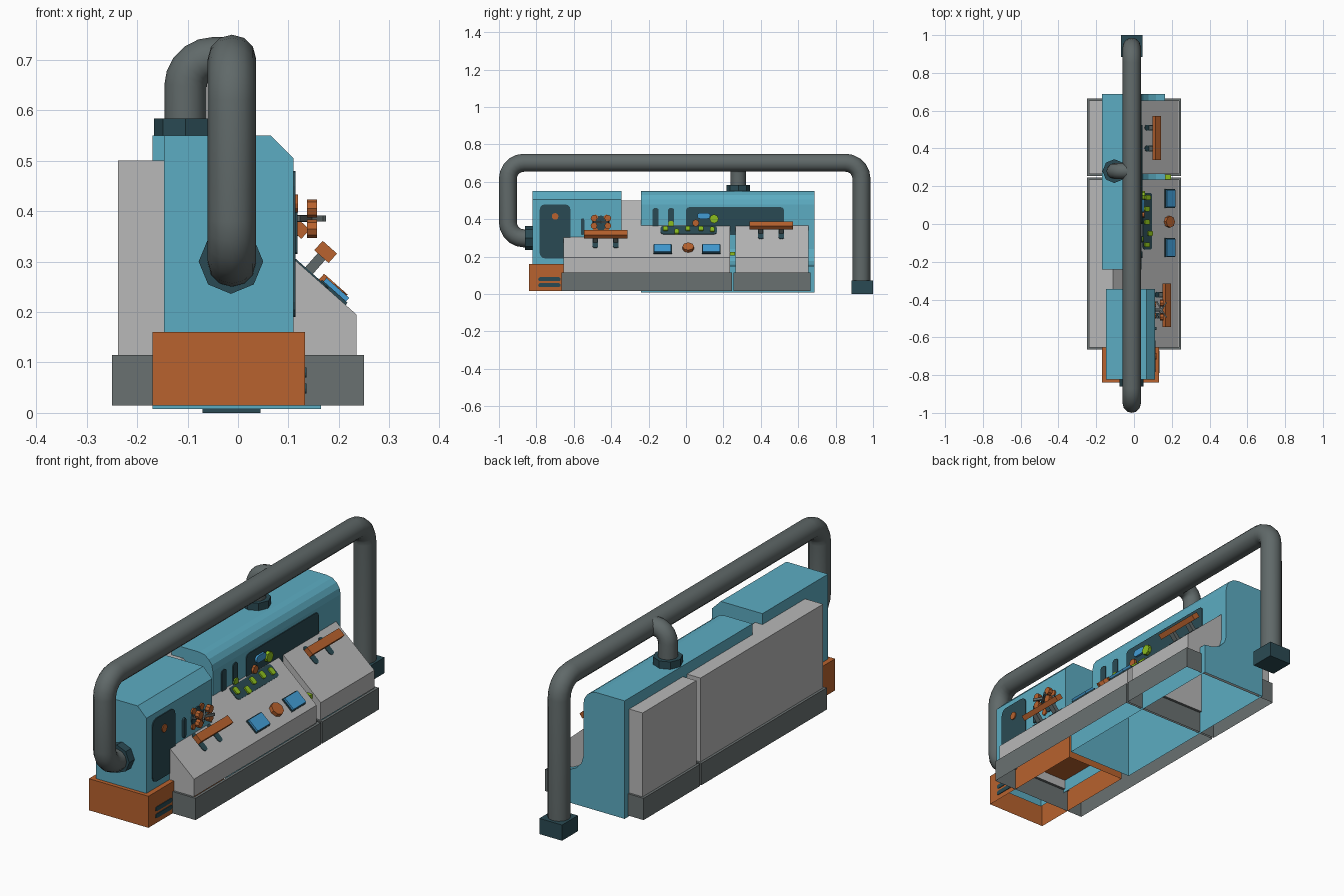
import bpy, bmesh, math
from mathutils import Vector, Matrix

if "Cube" in bpy.data.objects:
    bpy.data.objects.remove(bpy.data.objects["Cube"])

def srgb(r, g, b):
    return tuple(((c / 255 + 0.055) / 1.055) ** 2.4 for c in (r, g, b)) + (1,)

def material(name, *rgb):
    m = bpy.data.materials.new(name)
    m.diffuse_color = srgb(*rgb)
    m.use_nodes = True
    m.node_tree.nodes["Principled BSDF"].inputs["Base Color"].default_value = m.diffuse_color
    return m

BLUE = material("body_blue", 92, 172, 194)
LIGHT = material("light_grey", 184, 184, 184)
BASE = material("base_grey", 106, 113, 113)
PIPE = material("pipe_grey", 96, 105, 105)
TEAL = material("dark_teal", 42, 74, 83)
ORANGE = material("orange", 184, 98, 46)
BUTTON = material("button_blue", 66, 156, 212)
GREEN = material("lime_green", 140, 190, 30)

def finish(name, bm, mat, matrix=None):
    bmesh.ops.recalc_face_normals(bm, faces=bm.faces)
    me = bpy.data.meshes.new(name)
    bm.to_mesh(me)
    bm.free()
    me.materials.append(mat)
    ob = bpy.data.objects.new(name, me)
    bpy.context.collection.objects.link(ob)
    if matrix:
        ob.matrix_world = matrix
    return ob

def shell(name, profile, y0, y1, mat):
    """Profile in x,z swept along y; the closing (bottom) edge stays open."""
    bm = bmesh.new()
    a = [bm.verts.new((x, y0, z)) for x, z in profile]
    b = [bm.verts.new((x, y1, z)) for x, z in profile]
    for i in range(len(profile) - 1):
        bm.faces.new((a[i], a[i + 1], b[i + 1], b[i]))
    bm.faces.new(a)
    bm.faces.new(b)
    return finish(name, bm, mat)

def box(name, lo, hi, mat):
    bm = bmesh.new()
    lo, hi = Vector(lo), Vector(hi)
    bmesh.ops.create_cube(bm, size=1, matrix=Matrix.Translation((lo + hi) / 2) @ Matrix.Diagonal((*(hi - lo), 1)))
    return finish(name, bm, mat)

def plate(name, pos, su, sv, h, r, mat, ang, seg=3):
    """Rounded slab standing on pos; ang tips its normal from +z towards +x."""
    bm = bmesh.new()
    pts = []
    for k, (sx, sy) in enumerate(((1, 1), (-1, 1), (-1, -1), (1, -1))):
        for i in range(seg + 1 if r else 1):
            t = math.pi / 2 * (k + i / seg)
            pts.append((sx * (su / 2 - r) + r * math.cos(t), sy * (sv / 2 - r) + r * math.sin(t)))
    face = bm.faces.new([bm.verts.new((x, y, 0)) for x, y in pts])
    bmesh.ops.remove_doubles(bm, verts=bm.verts, dist=1e-5)
    ext = bmesh.ops.extrude_face_region(bm, geom=list(bm.faces))["geom"]
    bmesh.ops.translate(bm, vec=(0, 0, h), verts=[v for v in ext if isinstance(v, bmesh.types.BMVert)])
    return finish(name, bm, mat, Matrix.Translation(pos) @ Matrix.Rotation(ang, 4, 'Y'))

WALL = math.pi / 2
TILT = math.atan2(0.305, 0.345)
N = Vector((math.sin(TILT), 0, math.cos(TILT)))

def on_slope(x, y, lift=0.0):
    return Vector((x, y, 0.195 + (0.235 - x) * 0.305 / 0.345)) + N * lift

def tube(name, corners, radius, bend, mat):
    c = [Vector(p) for p in corners]
    pts = [c[0]]
    for p, q, n in zip(c, c[1:], c[2:]):
        a, b = (p - q).normalized() * bend, (n - q).normalized() * bend
        for i in range(6):
            t = math.pi / 2 * i / 5
            pts.append(q + a + b - b * math.cos(t) - a * math.sin(t))
    pts.append(c[-1])
    cu = bpy.data.curves.new(name, 'CURVE')
    cu.dimensions = '3D'
    cu.bevel_depth = radius
    cu.bevel_resolution = 4
    cu.use_fill_caps = True
    sp = cu.splines.new('POLY')
    sp.points.add(len(pts) - 1)
    for s, p in zip(sp.points, pts):
        s.co = (*p, 1)
    ob = bpy.data.objects.new(name, cu)
    bpy.context.collection.objects.link(ob)
    cu.materials.append(mat)
    bpy.ops.object.select_all(action='DESELECT')
    ob.select_set(True)
    bpy.context.view_layer.objects.active = ob
    bpy.ops.object.convert(target='MESH')
    bpy.ops.object.shade_smooth_by_angle(angle=math.radians(35))

def collar(name, pos, radius, h, rot, mat, seg=8):
    bm = bmesh.new()
    bmesh.ops.create_cone(bm, cap_ends=True, segments=seg, radius1=radius, radius2=radius, depth=h)
    return finish(name, bm, mat, Matrix.Translation(pos) @ rot)

# Plinths (hollow, ledge around the top) and sloped grey consoles
for tag, b0, b1, g0, g1 in (("front", -0.665, 0.245, -0.655, 0.235), ("rear", 0.255, 0.665, 0.265, 0.655)):
    base = box(tag + "_plinth", (-0.25, b0, 0.015), (0.25, b1, 0.115), BASE)
    bm = bmesh.new()
    bm.from_mesh(base.data)
    bm.faces.ensure_lookup_table()
    bottom = [f for f in bm.faces if f.normal.z < -0.9]
    top = [f for f in bm.faces if f.normal.z > 0.9]
    bmesh.ops.inset_region(bm, faces=top, thickness=0.018)
    bmesh.ops.delete(bm, geom=bottom + top, context='FACES')
    bm.to_mesh(base.data)
    bm.free()
    shell(tag + "_console", [(-0.238, 0.115), (-0.238, 0.5), (-0.11, 0.5), (0.235, 0.195), (0.235, 0.115)], g0, g1, LIGHT)

# Blue housings
arc = [(-0.03 + 0.07 * math.sin(t), 0.48 + 0.07 * math.cos(t)) for t in [math.pi / 8 * i for i in range(5)]]
foot = [(0.165 - 0.125 * math.cos(t), 0.24 - 0.09 * math.sin(t)) for t in [math.pi / 8 * i for i in range(5)]]
shell("rear_housing", [(-0.17, 0.008), (-0.17, 0.55)] + arc + foot + [(0.165, 0.008)], -0.24, 0.688, BLUE)
shell("front_housing", [(-0.147, 0.1), (-0.147, 0.55), (0.065, 0.55), (0.11, 0.505), (0.11, 0.1)], -0.822, -0.345, BLUE)

# Orange sump with vents
shell("orange_sump", [(-0.17, 0.015), (-0.17, 0.16), (0.133, 0.16), (0.133, 0.015)], -0.84, -0.29, ORANGE)
for i, z in enumerate((0.048, 0.08)):
    plate(f"sump_vent_{i}", (0.133, -0.73, z), 0.02, 0.12, 0.003, 0.009, TEAL, WALL)

# Pipework, flange, collars and foot
tube("main_pipe", [(-0.012, -0.81, 0.298), (-0.012, -0.952, 0.298), (-0.012, -0.952, 0.702),
                   (-0.012, 0.938, 0.702), (-0.012, 0.938, 0.06)], 0.048, 0.085, PIPE)
tube("branch_pipe", [(-0.104, 0.28, 0.55), (-0.104, 0.28, 0.703), (-0.02, 0.28, 0.703)], 0.042, 0.055, PIPE)
collar("pipe_flange", (-0.014, -0.84, 0.3), 0.064, 0.04, Matrix.Rotation(WALL, 4, 'X'), TEAL)
collar("branch_collar", (-0.104, 0.28, 0.566), 0.063, 0.036, Matrix.Identity(4), TEAL)
box("pipe_foot", (-0.07, 0.885, 0.0), (0.045, 1.0, 0.072), TEAL)

# Front housing: access panel, latch, valve wheel
plate("access_panel", (0.11, -0.7, 0.335), 0.29, 0.165, 0.004, 0.03, TEAL, WALL)
plate("panel_knob", (0.113, -0.7, 0.415), 0.036, 0.036, 0.006, 0.018, ORANGE, WALL)
plate("side_latch", (0.11, -0.553, 0.36), 0.09, 0.018, 0.008, 0.008, TEAL, WALL)
plate("valve_plate", (0.11, -0.455, 0.375), 0.09, 0.09, 0.005, 0.045, TEAL, WALL)
plate("valve_stem", (0.11, -0.455, 0.385), 0.014, 0.014, 0.036, 0.006, PIPE, WALL)
for i, s in enumerate((-1, 1)):
    plate(f"valve_spoke_{i}", (0.142, -0.455, 0.385), 0.012, 0.1, 0.008, 0, PIPE, WALL).rotation_euler = (s * 0.55, WALL, 0)
    for j, t in enumerate((-1, 1)):
        plate(f"valve_grip_{i}{j}", (0.137, -0.455 + s * 0.037, 0.385 + t * 0.02), 0.036, 0.036, 0.02, 0.018, ORANGE, WALL, 2)
        plate(f"valve_bolt_{i}{j}", (0.11, -0.455 + s * 0.03, 0.375 + t * 0.035), 0.03, 0.03, 0.007, 0.015, ORANGE, WALL, 2)

# Lever handles with twin stalks running in slots
for tag, x, y in (("front", 0.139, -0.43), ("rear", 0.085, 0.455)):
    for i, dy in enumerate((-0.055, 0.055)):
        plate(f"{tag}_lever_slot_{i}", on_slope(x + 0.005, y + dy), 0.09, 0.03, 0.003, 0.014, TEAL, TILT)
        plate(f"{tag}_lever_stalk_{i}", on_slope(x, y + dy, -0.005), 0.02, 0.025, 0.055, 0, PIPE, TILT)
    plate(f"{tag}_lever_bar", on_slope(x, y, 0.04), 0.038, 0.232, 0.025, 0, ORANGE, TILT)

# Push buttons and dial on the slope
for i, y in enumerate((-0.125, 0.135)):
    plate(f"push_button_frame_{i}", on_slope(0.188, y), 0.068, 0.1, 0.006, 0, TEAL, TILT)
    plate(f"push_button_{i}", on_slope(0.188, y), 0.06, 0.092, 0.015, 0, BUTTON, TILT)
plate("dial", on_slope(0.182, 0.012), 0.062, 0.062, 0.018, 0.031, ORANGE, TILT, 2)

# Indicator strip with green lamps
plate("indicator_strip", on_slope(0.07, 0.015), 0.065, 0.3, 0.003, 0.015, TEAL, TILT)
for i, (x, y) in enumerate(((0.065, -0.11), (0.082, -0.05), (0.065, 0.01), (0.065, 0.08), (0.07, 0.14))):
    plate(f"indicator_lamp_{i}", on_slope(x, y), 0.035, 0.025, 0.01, 0.008, GREEN, TILT)

# Rear housing side: window panel, slots and gauges
plate("window_panel", (0.04, 0.262, 0.39), 0.15, 0.525, 0.004, 0.02, TEAL, WALL)
for i, y in enumerate((-0.163, -0.08)):
    plate(f"wall_slot_{i}", (0.04, y, 0.4), 0.12, 0.034, 0.004, 0.014, TEAL, WALL)
plate("wall_lamp", (0.043, -0.08, 0.375), 0.03, 0.028, 0.006, 0.01, GREEN, WALL)
plate("blue_gauge", (0.043, 0.095, 0.418), 0.032, 0.07, 0.01, 0.016, BUTTON, WALL)
plate("green_gauge", (0.043, 0.15, 0.402), 0.048, 0.048, 0.016, 0.024, GREEN, WALL, 2)
plate("orange_gauge", (0.043, 0.052, 0.38), 0.036, 0.036, 0.012, 0.016, ORANGE, WALL, 2)
plate("gap_lamp", (0.165, 0.248, 0.215), 0.02, 0.03, 0.03, 0, GREEN, WALL)
